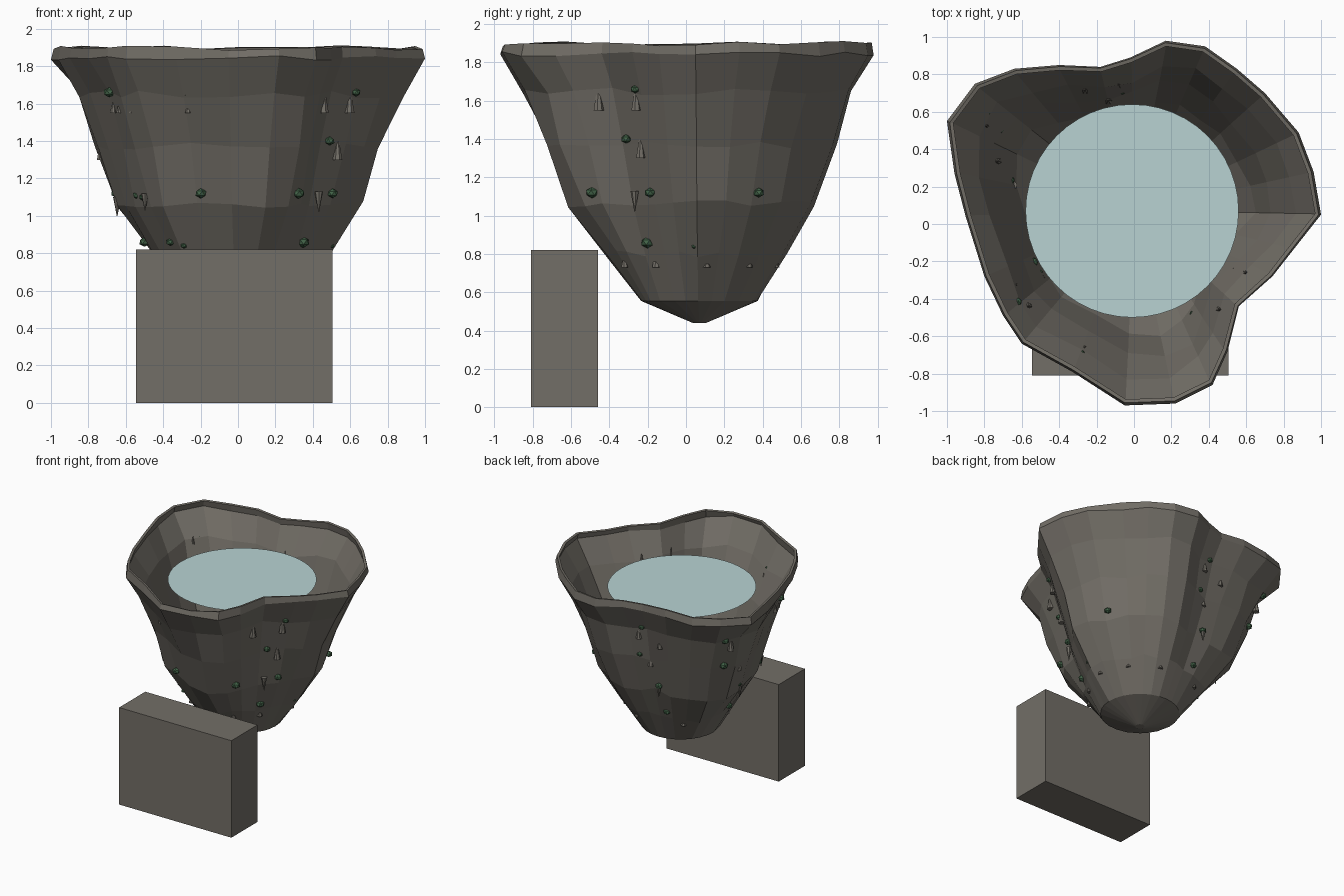
import bpy, bmesh, math, random
from mathutils import Vector, Matrix

random.seed(4)
cube = bpy.data.objects.get("Cube")
if cube:
    bpy.data.objects.remove(cube, do_unlink=True)

AXIS_Y = 0.07


def material(name, rgb):
    m = bpy.data.materials.new(name)
    m.use_nodes = True
    m.diffuse_color = (*rgb, 1)
    m.node_tree.nodes["Principled BSDF"].inputs["Base Color"].default_value = (*rgb, 1)
    return m


rock = material("grey rock", (0.17, 0.157, 0.135))
moss = material("green moss", (0.055, 0.125, 0.065))
water = material("pale water", (0.48, 0.65, 0.65))


def finish(bm, name, mat):
    bmesh.ops.recalc_face_normals(bm, faces=bm.faces)
    mesh = bpy.data.meshes.new(name)
    bm.to_mesh(mesh)
    bm.free()
    mesh.materials.append(mat)
    obj = bpy.data.objects.new(name, mesh)
    bpy.context.collection.objects.link(obj)
    return obj


# Wavy rim outline, counter-clockwise
rim = [(1, .05), (.96, .28), (.88, .49), (.7, .7), (.55, .83), (.38, .95),
       (.17, .98), (-.02, .89), (-.18, .84), (-.4, .85), (-.64, .83), (-.85, .75),
       (-1, .55), (-.96, .27), (-.9, .04), (-.8, -.28), (-.7, -.49), (-.6, -.64),
       (-.33, -.79), (-.05, -.97), (.22, -.96), (.42, -.86), (.5, -.68),
       (.56, -.44), (.74, -.28), (.85, -.14)]
polar = sorted((math.atan2(y - AXIS_Y, x), math.hypot(x, y - AXIS_Y)) for x, y in rim)

# Height, mean radius, strength of the rim's waviness
rows = [(.44, .035, 0), (.555, .305, 0), (.8, .45, .55), (1.06, .6, .85),
        (1.37, .7, .85), (1.65, .785, .95), (1.845, .9, 1), (1.9, .89, .98)]


def rim_radius(angle):
    angle = (angle + math.pi) % (2 * math.pi) - math.pi
    loop = [(polar[-1][0] - 2 * math.pi, polar[-1][1])] + polar
    loop.append((polar[0][0] + 2 * math.pi, polar[0][1]))
    for (a, r), (b, s) in zip(loop, loop[1:]):
        if a <= angle <= b:
            return r + (s - r) * (angle - a) / (b - a)


def wall_point(angle, z):
    for (z0, m0, w0), (z1, m1, w1) in zip(rows, rows[1:]):
        if z <= z1:
            break
    t = (z - z0) / (z1 - z0)
    wave = rim_radius(angle) / .9 - 1
    r = (1 - t) * m0 * (1 + w0 * wave) + t * m1 * (1 + w1 * wave)
    return Vector((r * math.cos(angle), AXIS_Y + r * math.sin(angle), z))


# Faceted rock bowl
bm = bmesh.new()
rings = []
for z, mean, wave in rows:
    ring = []
    for angle, _ in polar:
        p = wall_point(angle, z)
        if .7 < z < 1.7:
            k = 1 + random.uniform(-.025, .025)
            p.x *= k
            p.y = AXIS_Y + (p.y - AXIS_Y) * k
            p.z += random.uniform(-.02, .02)
        elif z > 1.8:
            p.z += random.uniform(-.015, .012)
        ring.append(bm.verts.new(p))
    rings.append(ring)
n = len(polar)
for low, high in zip(rings, rings[1:]):
    for i in range(n):
        j = (i + 1) % n
        bm.faces.new((low[i], low[j], high[j], high[i]))
bm.faces.new(rings[0][::-1])
bowl = finish(bm, "rock_bowl", rock)
thick = bowl.modifiers.new("thickness", "SOLIDIFY")
thick.thickness = .02
thick.offset = -1

# Round water surface
bm = bmesh.new()
bmesh.ops.create_circle(bm, cap_ends=True, segments=48, radius=.57,
                        matrix=Matrix.Translation((-.01, AXIS_Y, 1.71)))
pool = finish(bm, "water_surface", water)
if pool.data.polygons[0].normal.z < 0:
    pool.data.flip_normals()

# Block in front of the bowl
bm = bmesh.new()
bmesh.ops.create_cube(bm, size=1, matrix=Matrix.Translation((-.02, -.635, .41))
                      @ Matrix.Diagonal((1.05, .35, .82, 1)))
finish(bm, "front_block", rock)

# Rock spikes: angle, base height, length (negative hangs down)
spikes = [(-49, 1.55, .16), (-29, 1.55, .15), (-30, 1.3, .14), (-38, 1.13, -.11),
          (-36, .73, .1), (5, .73, .09), (38, .73, .09), (72, .73, .09),
          (97, 1.55, .12), (103, 1.3, .13), (108, 1.13, -.1), (112, 1.5, .12),
          (128, .73, .09), (150, 1.55, .14), (160, 1.3, .12), (168, 1.1, -.1),
          (185, .73, .09), (205, 1.55, .07), (212, 1.55, .08), (222, 1.55, .07),
          (216, 1.12, -.09), (250, 1.55, .06), (232, .73, .09), (-65, .73, .08)]
bm = bmesh.new()
for deg, z, length in spikes:
    p = wall_point(math.radians(deg), z)
    turn = Matrix.Rotation(math.pi if length < 0 else 0, 4, "X")
    size = abs(length)
    bmesh.ops.create_cone(bm, cap_ends=True, segments=7, radius1=.012 + .1 * size,
                          radius2=.002, depth=size,
                          matrix=Matrix.Translation(p + Vector((0, 0, length / 2))) @ turn)
finish(bm, "rock_spikes", rock)

# Moss clumps: angle, height, radius
clumps = [(-28, 1.66, .025), (-38, 1.4, .028), (-27, 1.12, .03), (-38, .86, .036),
          (-3, .84, .017), (-60, 1.12, .034), (108, 1.12, .03), (100, 1.66, .024),
          (96, 1.4, .025), (112, .86, .03), (148, 1.4, .034), (146, 1.66, .03),
          (166, 1.12, .022), (172, .86, .03), (207, 1.66, .032), (218, 1.66, .022),
          (207, 1.11, .026), (213, 1.1, .022), (252, 1.12, .032), (222, .86, .024),
          (233, .84, .018), (28, 1.12, .03), (250, 1.65, .014)]
bm = bmesh.new()
for deg, z, radius in clumps:
    place = Matrix.Translation(wall_point(math.radians(deg), z))
    spin = Matrix.Rotation(random.uniform(0, 3), 4, "Z")
    bmesh.ops.create_icosphere(bm, subdivisions=1, radius=radius,
                               matrix=place @ spin @ Matrix.Diagonal((1, 1, .85, 1)))
finish(bm, "moss_clumps", moss)
